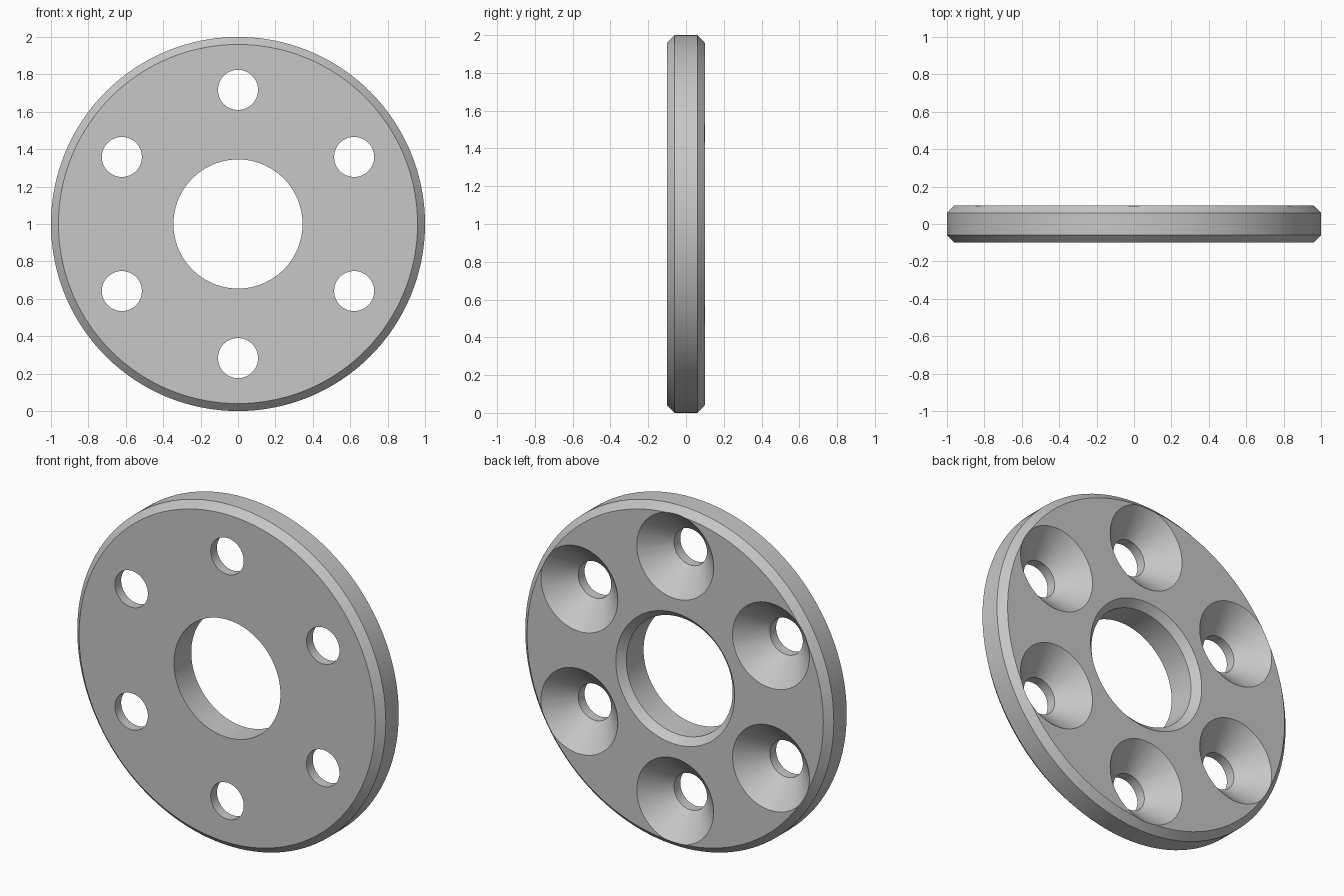
import bpy
import bmesh
import math
from mathutils import Matrix, Vector

cube = bpy.data.objects.get("Cube")
if cube:
    bpy.data.objects.remove(cube, do_unlink=True)

HALF = 0.1        # half thickness of the disc
BEVEL = 0.04      # chamfer width
BORE = 0.345      # centre hole radius
BOLT = 0.107      # bolt hole radius
SINK = 0.249      # countersink radius at the back face
RING = 0.717      # bolt circle radius

grey = bpy.data.materials.new("plain grey")
grey.use_nodes = True
colour = (0.57, 0.57, 0.57, 1)
grey.diffuse_color = colour
grey.node_tree.nodes["Principled BSDF"].inputs["Base Color"].default_value = colour


def lathe(name, profile, steps, closed):
    """Spin (radius, y) points around the y axis."""
    bm = bmesh.new()
    verts = [bm.verts.new((r, y, 0)) for r, y in profile]
    pairs = list(zip(verts, verts[1:]))
    if closed:
        pairs.append((verts[-1], verts[0]))
    edges = [bm.edges.new(p) for p in pairs]
    bmesh.ops.spin(bm, geom=verts + edges, cent=(0, 0, 0), axis=(0, 1, 0),
                   angle=math.tau, steps=steps, use_duplicate=False)
    bmesh.ops.remove_doubles(bm, verts=bm.verts, dist=1e-5)
    bmesh.ops.recalc_face_normals(bm, faces=bm.faces)
    mesh = bpy.data.meshes.new(name)
    bm.to_mesh(mesh)
    bm.free()
    mesh.materials.append(grey)
    obj = bpy.data.objects.new(name, mesh)
    bpy.context.collection.objects.link(obj)
    return obj


# Disc with chamfered rim and a bore chamfered on the back
disc = lathe("flange_disc", [
    (BORE, -HALF), (1 - BEVEL, -HALF), (1, BEVEL - HALF),
    (1, HALF - BEVEL), (1 - BEVEL, HALF), (BORE + BEVEL, HALF),
    (BORE, HALF - BEVEL)], 128, True)
disc.location.z = 1

# Countersunk bolt holes, evenly spaced round the ring
extra = 0.05
cutters = []
for i in range(6):
    cutter = lathe("bolt_hole_cutter", [
        (0, -HALF - extra), (BOLT, -HALF - extra),
        (BOLT, HALF - (SINK - BOLT)), (SINK + extra, HALF + extra),
        (0, HALF + extra)], 64, False)
    turn = Matrix.Rotation(math.tau * i / 6, 4, 'Y')
    cutter.location = turn @ Vector((0, 0, RING)) + Vector((0, 0, 1))
    cutter.hide_render = True
    mod = disc.modifiers.new("bolt hole", 'BOOLEAN')
    mod.operation = 'DIFFERENCE'
    mod.solver = 'EXACT'
    mod.object = cutter
    cutters.append(cutter)

# Apply the cuts and drop the cutters
bpy.ops.object.select_all(action='DESELECT')
bpy.context.view_layer.objects.active = disc
disc.select_set(True)
for mod in list(disc.modifiers):
    bpy.ops.object.modifier_apply(modifier=mod.name)
for cutter in cutters:
    bpy.data.objects.remove(cutter, do_unlink=True)

bpy.ops.object.shade_smooth_by_angle(angle=math.radians(30))
